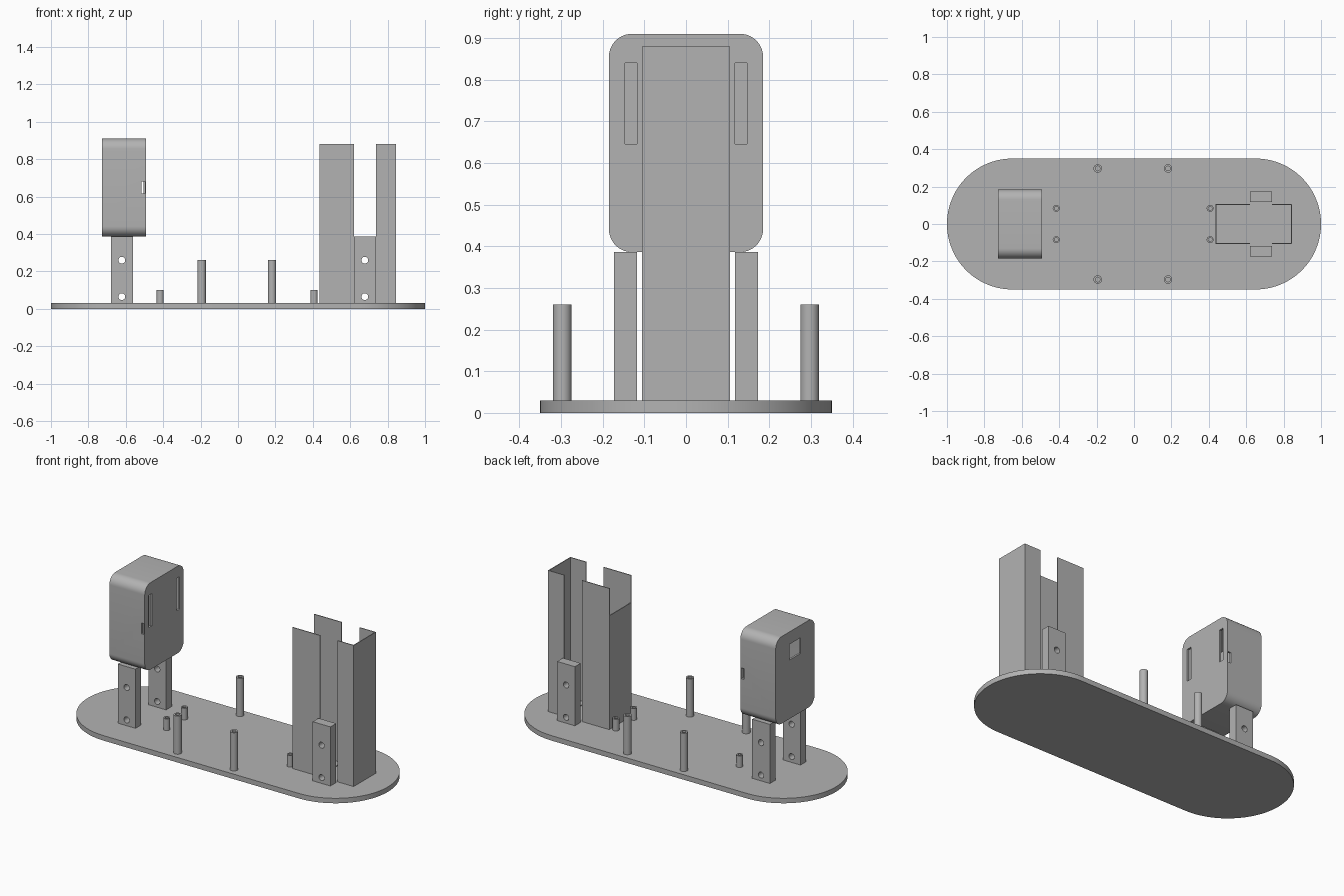
import bpy, bmesh, math
from mathutils import Matrix, Vector

old = bpy.data.objects.get("Cube")
if old:
    bpy.data.objects.remove(old, do_unlink=True)

grey = bpy.data.materials.new("plain_grey")
grey.use_nodes = True
GREY = (0.45, 0.45, 0.45, 1)
grey.diffuse_color = GREY
grey.node_tree.nodes["Principled BSDF"].inputs["Base Color"].default_value = GREY


def finish(name, bm):
    bmesh.ops.recalc_face_normals(bm, faces=bm.faces)
    mesh = bpy.data.meshes.new(name)
    bm.to_mesh(mesh)
    bm.free()
    mesh.materials.append(grey)
    ob = bpy.data.objects.new(name, mesh)
    bpy.context.collection.objects.link(ob)
    return ob


def box(name, x, y, z):
    """Box from three (low, high) ranges."""
    bm = bmesh.new()
    bmesh.ops.create_cube(bm, size=1)
    for v in bm.verts:
        v.co = [lo + (c + 0.5) * (hi - lo) for c, (lo, hi) in zip(v.co, (x, y, z))]
    return finish(name, bm)


def rounded_slab(name, width, depth, radius, height, place, steps):
    """Rounded rectangle extruded upwards, then placed by a matrix."""
    bm = bmesh.new()
    ring = []
    for q, (sx, sy) in enumerate(((1, 1), (-1, 1), (-1, -1), (1, -1))):
        for i in range(steps + 1):
            a = (q + i / steps) * math.pi / 2
            ring.append(bm.verts.new((sx * (width / 2 - radius) + radius * math.cos(a),
                                      sy * (depth / 2 - radius) + radius * math.sin(a), 0)))
    bmesh.ops.remove_doubles(bm, verts=ring, dist=1e-4)
    face = bm.faces.new([v for v in ring if v.is_valid])
    top = bmesh.ops.extrude_face_region(bm, geom=[face])["geom"]
    bmesh.ops.translate(bm, vec=(0, 0, height),
                        verts=[g for g in top if isinstance(g, bmesh.types.BMVert)])
    bm.transform(place)
    return finish(name, bm)


def cylinder(name, radius, length, place):
    bm = bmesh.new()
    bmesh.ops.create_cone(bm, cap_ends=True, segments=32, radius1=radius,
                          radius2=radius, depth=length, matrix=place)
    return finish(name, bm)


def cut(ob, *cutters):
    for c in cutters:
        mod = ob.modifiers.new("cut", "BOOLEAN")
        mod.operation, mod.solver, mod.object = "DIFFERENCE", "EXACT", c
        bpy.context.view_layer.objects.active = ob
        bpy.ops.object.modifier_apply(modifier=mod.name)
        bpy.data.objects.remove(c, do_unlink=True)


def smooth(ob):
    bpy.ops.object.select_all(action="DESELECT")
    ob.select_set(True)
    bpy.context.view_layer.objects.active = ob
    bpy.ops.object.shade_smooth_by_angle(angle=math.radians(30))


FLOOR = 0.03
SIDES = (("front", -1), ("back", 1))


def both(s, lo, hi):
    """Mirror a y range to the chosen side."""
    return (lo, hi) if s > 0 else (-hi, -lo)


# Base plate with round ends
smooth(rounded_slab("base_plate", 2, 0.7, 0.35, FLOOR, Matrix(), 24))

# Hollow rounded case, lying along x
WALL = 0.012
X0, X1 = -0.727, -0.492
CASE_MID = 0.648


def along_x(x):
    turn = Matrix(((0, 0, 1), (1, 0, 0), (0, 1, 0))).to_4x4()
    return Matrix.Translation((x, 0, CASE_MID)) @ turn


case = rounded_slab("sensor_case", 0.37, 0.524, 0.055, X1 - X0, along_x(X0), 10)
cut(case, rounded_slab("cavity", 0.37 - 2 * WALL, 0.524 - 2 * WALL, 0.055 - WALL,
                       X1 - X0 - 2 * WALL, along_x(X0 + WALL), 10))
cut(case, box("window", (X0 - 0.02, X0 + 0.03), (-0.052, 0.052), (0.74, 0.835)))
for _, s in SIDES:
    cut(case,
        box("long_slot", (X1 - 0.03, X1 + 0.02), both(s, 0.118, 0.147), (0.645, 0.84)),
        box("side_slot", (-0.515, -0.497), both(s, 0.165, 0.2), (0.617, 0.682)))
smooth(case)

# Drilled support plates under the case and beside the tower
for group, x in (("case", -0.621), ("tower", 0.678)):
    for side, s in SIDES:
        plate = box(f"{group}_support_{side}", (x - 0.059, x + 0.059),
                    both(s, 0.118, 0.173), (FLOOR, 0.386))
        for z in (0.065, 0.26):
            place = Matrix.Translation((x, s * 0.145, z)) @ Matrix.Rotation(math.pi / 2, 4, "X")
            cut(plate, cylinder("drill", 0.018, 0.2, place))
        smooth(plate)

# Thin-walled split tower: two channels facing each other
T = 0.005
HALF, TOP = 0.106, 0.88
for name, outer, inner, end_top in (("right", 0.437, 0.619, 0.715), ("left", 0.845, 0.738, TOP)):
    span = tuple(sorted((outer, inner)))
    step = T if inner > outer else -T
    for side, s in SIDES:
        box(f"tower_{name}_{side}_wall", span, both(s, HALF - T, HALF), (FLOOR, TOP))
    box(f"tower_{name}_end_wall", tuple(sorted((outer, outer + step))),
        (-HALF + T, HALF - T), (FLOOR, end_top))
    box(f"tower_{name}_floor", span, (-HALF + T, HALF - T), (FLOOR, FLOOR + T))

# Hollow mounting posts, tall near the rims and short near the middle line
for kind, xs, y, top, r in (("tall", (-0.194, 0.182), 0.297, 0.26, 0.0225),
                            ("short", (-0.416, 0.407), 0.084, 0.10, 0.0185)):
    for end, x in zip(("right", "left"), xs):
        for side, s in SIDES:
            mid = Vector((x, s * y, (FLOOR + top) / 2))
            post = cylinder(f"{kind}_post_{end}_{side}", r, top - FLOOR, Matrix.Translation(mid))
            cut(post, cylinder("bore", r * 0.55, top - FLOOR,
                               Matrix.Translation(mid + Vector((0, 0, 0.02)))))
            smooth(post)
